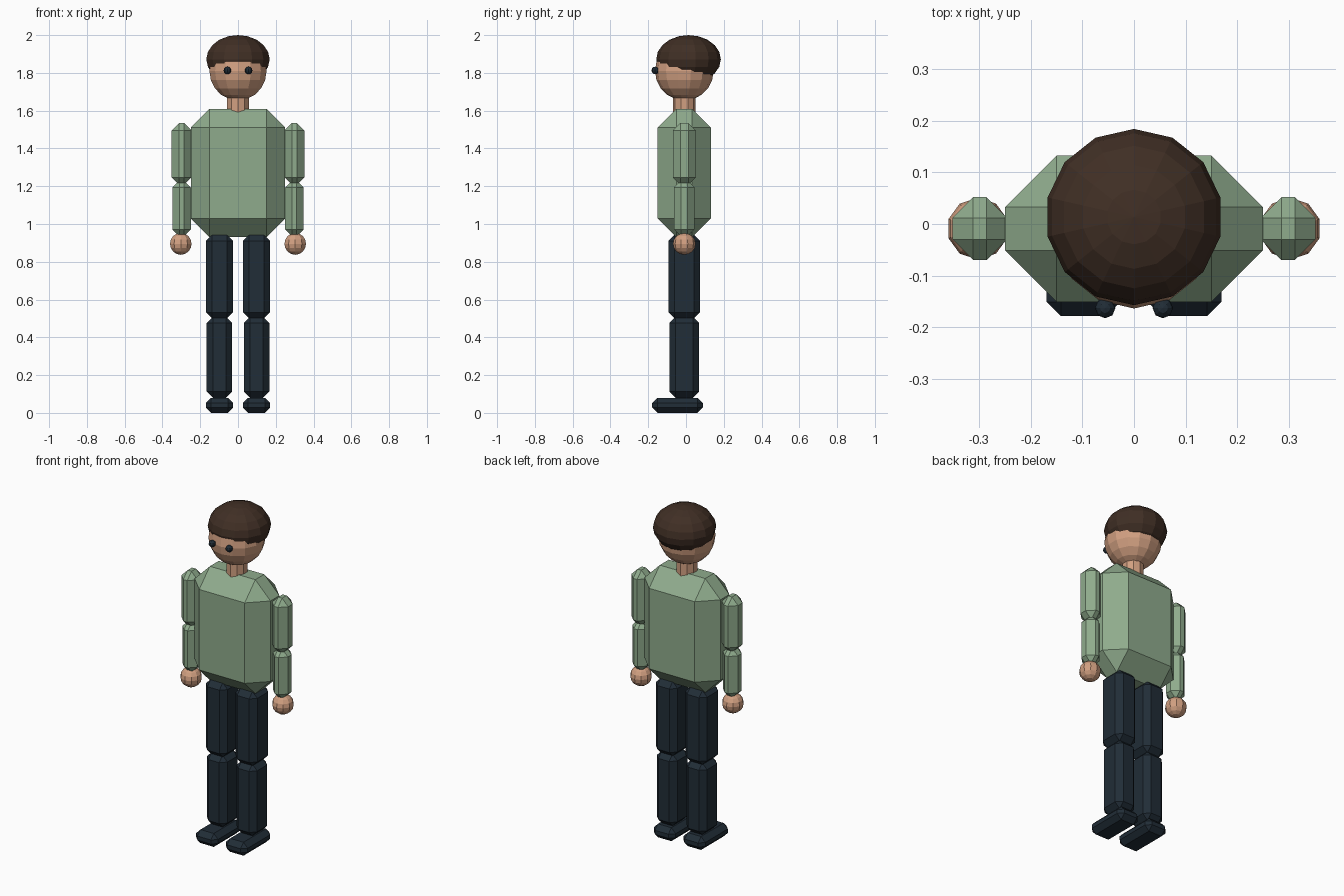
import bpy, bmesh
from mathutils import Matrix, Vector

cube = bpy.data.objects.get("Cube")
if cube:
    bpy.data.objects.remove(cube, do_unlink=True)


def material(name, colour):
    m = bpy.data.materials.new(name)
    m.use_nodes = True
    m.diffuse_color = (*colour, 1)
    m.node_tree.nodes["Principled BSDF"].inputs["Base Color"].default_value = (*colour, 1)
    return m


SHIRT = material("sage green", (0.275, 0.407, 0.265))
SKIN = material("warm skin", (0.64, 0.35, 0.22))
NAVY = material("dark navy", (0.015, 0.026, 0.038))
HAIR = material("dark brown", (0.051, 0.028, 0.018))
Y = -0.009  # body centre line


def finish(bm, name, mat):
    bmesh.ops.recalc_face_normals(bm, faces=bm.faces)
    mesh = bpy.data.meshes.new(name)
    bm.to_mesh(mesh)
    bm.free()
    mesh.materials.append(mat)
    ob = bpy.data.objects.new(name, mesh)
    bpy.context.collection.objects.link(ob)
    return ob


def block(name, mat, x, y, half_x, half_y, bottom, top, bevel):
    """Box with every edge chamfered."""
    bm = bmesh.new()
    size = (2 * half_x, 2 * half_y, top - bottom)
    place = Matrix.Translation((x, y, (bottom + top) / 2)) @ Matrix.Diagonal((*size, 1))
    bmesh.ops.create_cube(bm, size=1, matrix=place)
    bmesh.ops.bevel(bm, geom=bm.edges[:], offset=bevel, offset_type='OFFSET',
                    segments=1, profile=0.5, affect='EDGES')
    return finish(bm, name, mat)


def ball(name, mat, centre, radii, segments, rings):
    bm = bmesh.new()
    bmesh.ops.create_uvsphere(bm, u_segments=segments, v_segments=rings, radius=1)
    # put a vertex on the front of each ring
    if max(v.co.y for v in bm.verts) < max(v.co.x for v in bm.verts):
        bm.transform(Matrix.Rotation(1.5707963, 4, 'Z'))
    bm.transform(Matrix.Translation(centre) @ Matrix.Diagonal((*radii, 1)))
    return finish(bm, name, mat)


# Torso
block("torso", SHIRT, 0, Y, 0.25, 0.142, 0.93, 1.61, 0.1)

# Neck
bm = bmesh.new()
bmesh.ops.create_cone(bm, cap_ends=True, segments=10, radius1=0.06, radius2=0.06,
                      depth=0.14, matrix=Matrix.Translation((0, Y, 1.64)))
finish(bm, "neck", SKIN)

# Head and hair
ball("head", SKIN, (0, Y, 1.81), (0.155, 0.155, 0.156), 14, 10)
ball("hair", HAIR, (0, 0.0135, 1.872), (0.172, 0.171, 0.128), 14, 10)

# Limbs on both sides
for side, s in (("left", 1), ("right", -1)):
    ball(side + "_eye", NAVY, (s * 0.056, -0.163, 1.813), (0.02, 0.02, 0.02), 8, 6)
    block(side + "_upper_arm", SHIRT, s * 0.299, Y, 0.053, 0.061, 1.207, 1.535, 0.04)
    block(side + "_forearm", SHIRT, s * 0.299, Y, 0.049, 0.055, 0.935, 1.23, 0.037)
    ball(side + "_hand", SKIN, (s * 0.303, Y, 0.895), (0.06, 0.06, 0.058), 10, 8)
    block(side + "_thigh", NAVY, s * 0.098, Y, 0.0715, 0.083, 0.5, 0.943, 0.032)
    block(side + "_shin", NAVY, s * 0.098, Y, 0.0675, 0.079, 0.08, 0.508, 0.032)
    block(side + "_foot", NAVY, s * 0.098, -0.045, 0.072, 0.134, 0, 0.08, 0.028)
